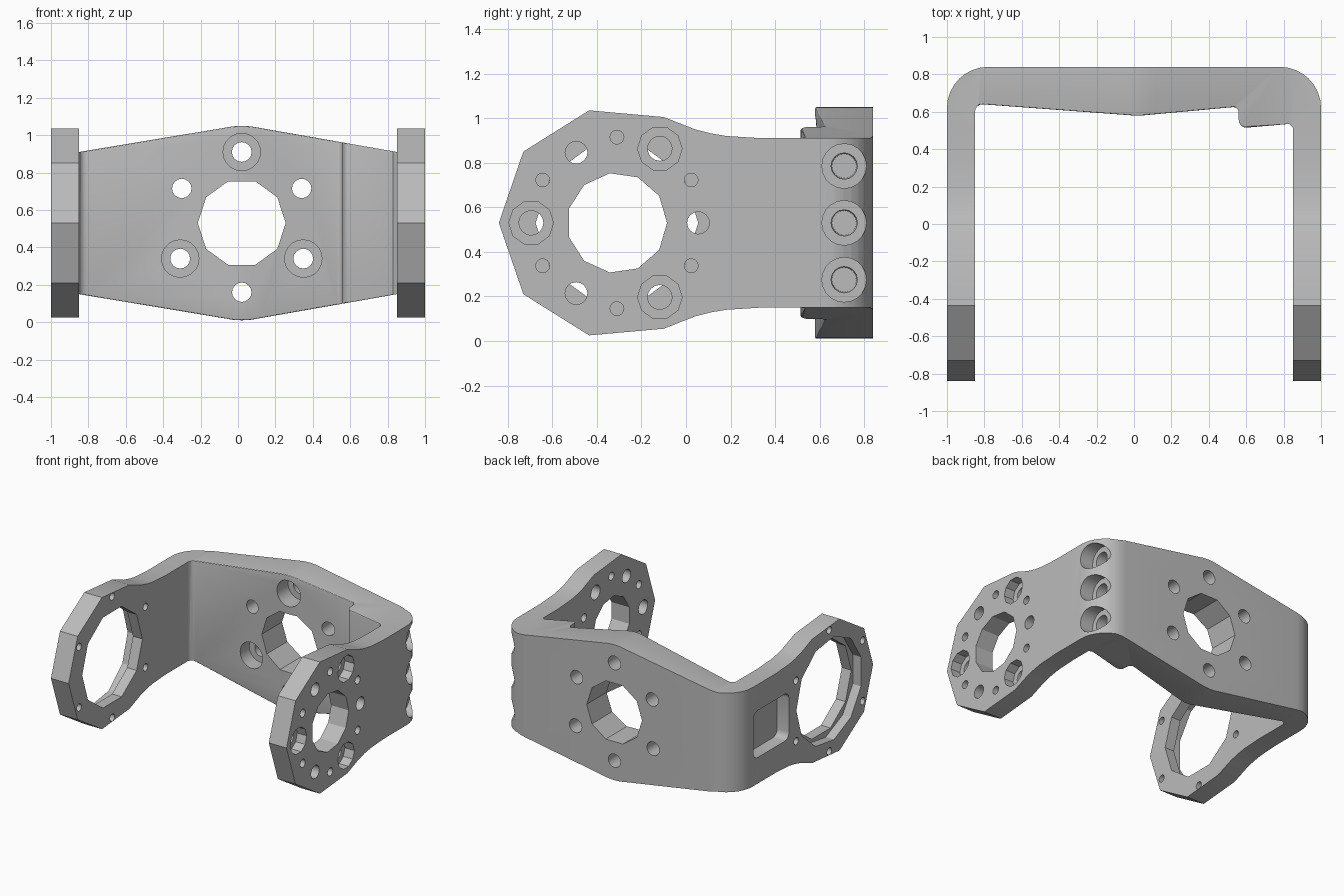
import bpy, bmesh
from math import pi, sin, cos, radians
from mathutils import Matrix, Vector

if "Cube" in bpy.data.objects:
    bpy.data.objects.remove(bpy.data.objects["Cube"])

grey = bpy.data.materials.new("machined_grey")
grey.use_nodes = True
grey.diffuse_color = (0.5, 0.5, 0.5, 1)
grey.node_tree.nodes["Principled BSDF"].inputs["Base Color"].default_value = (0.5, 0.5, 0.5, 1)

MID = 0.53       # height of the plane of symmetry
IN, OUT = 0.85, 1.0   # inner and outer faces of the arms


def add_object(name, bm):
    bmesh.ops.recalc_face_normals(bm, faces=bm.faces)
    mesh = bpy.data.meshes.new(name)
    bm.to_mesh(mesh)
    bm.free()
    mesh.materials.append(grey)
    obj = bpy.data.objects.new(name, mesh)
    bpy.context.collection.objects.link(obj)
    return obj


def prism(name, points, axis, lo, hi):
    """Extrude a flat outline along x, y or z."""
    place = {"x": lambda a, b: Vector((lo, a, b)),
             "y": lambda a, b: Vector((a, lo, b)),
             "z": lambda a, b: Vector((a, b, lo))}[axis]
    step = Vector([(hi - lo) * (axis == k) for k in "xyz"])
    bm = bmesh.new()
    face = bm.faces.new([bm.verts.new(place(*p)) for p in points])
    out = bmesh.ops.extrude_face_region(bm, geom=[face], use_keep_orig=True)
    moved = [g for g in out["geom"] if isinstance(g, bmesh.types.BMVert)]
    bmesh.ops.translate(bm, verts=moved, vec=step)
    return add_object(name, bm)


def cylinder(axis, a, b, radius, lo, hi, sides=20, turn=0.0, radius2=None):
    """Cylinder or cone along x (a, b = y, z) or y (a, b = x, z)."""
    mid = (lo + hi) / 2
    if axis == "x":
        mat = Matrix.Translation((mid, a, b)) @ Matrix.Rotation(pi / 2, 4, "Y")
    else:
        mat = Matrix.Translation((a, mid, b)) @ Matrix.Rotation(-pi / 2, 4, "X")
    bm = bmesh.new()
    bmesh.ops.create_cone(bm, cap_ends=True, segments=sides, radius1=radius,
                          radius2=radius if radius2 is None else radius2, depth=hi - lo,
                          matrix=mat @ Matrix.Rotation(turn, 4, "Z"))
    return add_object("cutter", bm)


def combine(target, other, operation):
    mod = target.modifiers.new("combine", "BOOLEAN")
    mod.operation, mod.object, mod.solver = operation, other, "EXACT"
    bpy.context.view_layer.objects.active = target
    bpy.ops.object.modifier_apply(modifier=mod.name)
    bpy.data.objects.remove(other)


def drill(*args, **kw):
    combine(bracket, cylinder(*args, **kw), "DIFFERENCE")


def ring(a, b, radius, count, start):
    """Hole positions spaced evenly round a centre."""
    for i in range(count):
        t = start + 2 * pi * i / count
        yield a + radius * cos(t), b + radius * sin(t)


def arc(cx, cy, r, start, end, n=8):
    return [(cx + r * cos(radians(start + (end - start) * i / n)),
             cy + r * sin(radians(start + (end - start) * i / n))) for i in range(n + 1)]


def mirrored(upper):
    """Close an outline by mirroring its upper half about the mid height."""
    return upper + [(a, 2 * MID - b) for a, b in reversed(upper) if b > MID]


# Back panel: plan with rounded corners, then trimmed to the peaked outline
JOIN = 0.48
plan = [(OUT, JOIN)] + arc(0.78, 0.62, 0.22, 0, 90) + arc(-0.78, 0.62, 0.22, 90, 180)
plan += [(-OUT, JOIN), (-IN, JOIN)] + arc(-0.81, 0.6, 0.04, 180, 90, 4)
plan += [(0.0, 0.58), (0.04, 0.58), (0.53, 0.625)] + arc(0.53, 0.595, 0.03, 80, 0, 3)
plan += arc(0.6, 0.555, 0.04, 180, 270, 4) + [(0.83, 0.535), (IN, 0.515), (IN, JOIN)]
bracket = prism("bracket", plan, "z", -0.2, 1.3)
peak = mirrored([(-1.1, 0.91), (-0.85, 0.91), (-0.08, 1.038), (-0.03, 1.047), (0.02, 1.05),
                 (0.07, 1.047), (0.12, 1.038), (0.85, 0.91), (1.1, 0.91)])
combine(bracket, prism("panel_outline", peak, "y", 0.3, 1.0), "INTERSECT")

# Soften the inner top and bottom rims of the panel
bm = bmesh.new()
bm.from_mesh(bracket.data)
bm.normal_update()
rims = []
for e in bm.edges:
    if len(e.link_faces) == 2 and all(abs(v.co.x) < 0.84 and v.co.y < 0.7 for v in e.verts):
        n1, n2 = sorted((f.normal for f in e.link_faces), key=lambda n: abs(n.z))
        if abs(n2.z) > 0.9 and abs(n1.z) < 0.1 and n1.y < -0.8:
            rims.append(e)
bmesh.ops.bevel(bm, geom=rims, offset=0.025, segments=3, profile=0.5,
                affect="EDGES", clamp_overlap=True)
bm.to_mesh(bracket.data)
bm.free()

# Side arms with faceted ends
arm = mirrored([(-0.84, MID), (-0.73, 0.85), (-0.435, 1.035), (-0.1, 1.005), (0.04, 0.95),
                (0.11, 0.932), (0.18, 0.92), (0.34, 0.91), (JOIN, 0.91)])
for lo, hi in ((IN, OUT), (-OUT, -IN)):
    combine(bracket, prism("arm", arm, "x", lo, hi), "UNION")

# Panel holes: large bore, three plain and three counterbored from inside
drill("y", 0.02, MID, 0.235, 0.4, 1.0, sides=10, turn=pi / 10)
for x, z in ring(0.02, MID, 0.38, 3, pi / 2):
    drill("y", x, z, 0.1, 0.3, 0.72)
    drill("y", x, z, 0.053, 0.6, 1.0, sides=16)
for x, z in ring(0.02, MID, 0.37, 3, pi / 6):
    drill("y", x, z, 0.052, 0.4, 1.0, sides=16)

# Left arm: bore, plain holes, counterbored holes and a circle of small holes
HUB = -0.31
drill("x", HUB, MID, 0.225, 0.7, 1.1, sides=11)
for y, z in ring(HUB, MID, 0.365, 3, 0):
    drill("x", y, z, 0.05, 0.7, 1.1, sides=16)
for y, z in ring(HUB, MID, 0.385, 3, pi / 3):
    drill("x", y, z, 0.1, 0.92, 1.1, sides=10)
    drill("x", y, z, 0.055, 0.7, 1.0, sides=16)
for y, z in ring(HUB, MID, 0.385, 6, pi / 6):
    drill("x", y, z, 0.031, 0.7, 1.1, sides=14)

# Left corner: three sunken screw seats with blind holes
for z in (0.275, MID, 0.785):
    drill("x", 0.71, z, 0.1, 0.89, 1.1)
    drill("x", 0.71, z, 0.055, 0.65, 0.95, sides=16, radius2=0.06)

# Right arm: wide stepped bore, small holes and a blind pocket
drill("x", HUB, MID, 0.365, -1.1, -0.7, sides=10)
drill("x", HUB, MID, 0.4, -1.1, -0.93, sides=11)
for y, z in ring(HUB, MID, 0.465, 6, pi / 6):
    drill("x", y, z, 0.028, -1.1, -0.7, sides=14)
pocket = (arc(0.56, 0.66, 0.05, 0, 90, 4) + arc(0.23, 0.66, 0.05, 90, 180, 4)
          + arc(0.23, 0.4, 0.05, 180, 270, 4) + arc(0.56, 0.4, 0.05, 270, 360, 4))
combine(bracket, prism("pocket", pocket, "x", -1.1, -0.9), "DIFFERENCE")

# Smooth the rounded corners and keep real edges crisp
bracket.data.materials.clear()
bracket.data.materials.append(grey)
bpy.ops.object.select_all(action="DESELECT")
bracket.select_set(True)
bpy.context.view_layer.objects.active = bracket
bpy.ops.object.shade_smooth_by_angle(angle=radians(28))
